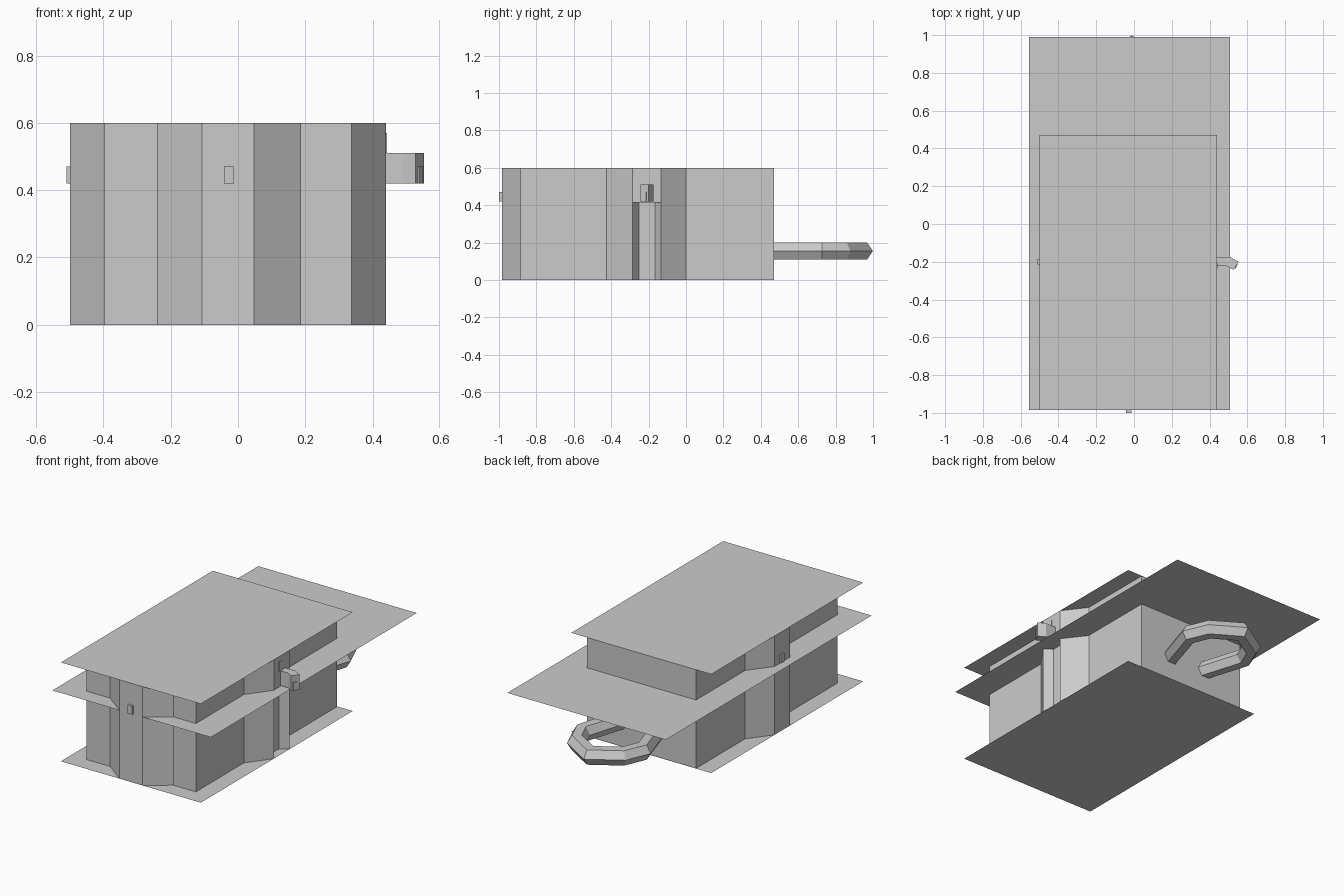
import bpy, bmesh, math
from mathutils import Vector

cube = bpy.data.objects.get("Cube")
if cube:
    bpy.data.objects.remove(cube)

grey = bpy.data.materials.new("plain grey")
grey.use_nodes = True
colour = (0.6, 0.6, 0.6, 1)
grey.diffuse_color = colour
grey.node_tree.nodes["Principled BSDF"].inputs["Base Color"].default_value = colour

FLOOR, DECK, ROOF = 0.0, 0.415, 0.6
MID = -0.03  # centre line of the house


def finish(name, bm):
    mesh = bpy.data.meshes.new(name)
    bm.to_mesh(mesh)
    bm.free()
    mesh.materials.append(grey)
    obj = bpy.data.objects.new(name, mesh)
    bpy.context.collection.objects.link(obj)
    return obj


def sheet(name, x0, x1, y0, y1, z):
    bm = bmesh.new()
    corners = [(x0, y0), (x1, y0), (x1, y1), (x0, y1)]
    bm.faces.new([bm.verts.new((x, y, z)) for x, y in corners])
    return finish(name, bm)


def prism(name, outline, z0, z1, caps=True):
    """Upright walls over an outline, with optional end caps."""
    bm = bmesh.new()
    low = [bm.verts.new((x, y, z0)) for x, y in outline]
    high = [bm.verts.new((x, y, z1)) for x, y in outline]
    n = len(outline)
    for i in range(n):
        j = (i + 1) % n
        bm.faces.new((low[i], low[j], high[j], high[i]))
    if caps:
        bm.faces.new(low[::-1])
        bm.faces.new(high)
    bmesh.ops.recalc_face_normals(bm, faces=bm.faces)
    return finish(name, bm)


def box(name, x0, x1, y0, y1, z0, z1):
    return prism(name, [(x0, y0), (x1, y0), (x1, y1), (x0, y1)], z0, z1)


# Floor, wide deck and flat roof
sheet("floor", -0.5, 0.44, -0.985, 0.472, FLOOR)
sheet("deck", -0.557, 0.507, -0.985, 0.99, DECK)
sheet("roof", -0.5, 0.44, -0.985, 0.472, ROOF)

# Walls with a bay at the front and on each side
front_bay = [(-0.24, -0.885), (-0.107, -0.985), (0.047, -0.985), (0.186, -0.885)]
side = [(0.337, -0.885), (0.337, -0.425), (0.44, -0.285),
        (0.44, -0.135), (0.337, 0.0), (0.337, 0.47)]
niche = [(0.39, -0.25), (0.39, -0.165)]
far_side = [(2 * MID - x, y) for x, y in reversed(side)]
prism("upper_walls", front_bay + side + far_side, DECK, ROOF, caps=False)
prism("lower_walls", front_bay + side[:3] + niche + side[3:] + far_side,
      FLOOR, DECK, caps=False)

# Small doors standing on the deck
box("front_door", -0.042, -0.012, -1.0, -0.985, 0.42, 0.47)
box("side_door", -0.51, -0.5, -0.215, -0.185, 0.42, 0.47)

# Bent passage on the left side, its door and the vent above
passage = [(0.437, -0.222), (0.49, -0.222), (0.527, -0.243),
           (0.553, -0.2), (0.51, -0.175), (0.437, -0.175)]
prism("passage", passage, 0.42, 0.51)
prism("passage_door", [(0.534, -0.234), (0.538, -0.236), (0.55, -0.214), (0.546, -0.212)],
      0.42, 0.47)
box("vent", 0.438, 0.443, -0.235, -0.205, 0.51, 0.57)

# Six-sided tube looping out of the back wall
half = [(0.125, 0.47), (0.205, 0.725), (0.155, 0.843)]
path = [Vector(p) for p in half + [(0, 0.938)] + [(-x, y) for x, y in reversed(half)]]
bm = bmesh.new()
rings = []
for i, p in enumerate(path):
    before = (p - path[max(i - 1, 0)]).normalized()
    after = (path[min(i + 1, len(path) - 1)] - p).normalized()
    along = (before + after).normalized()
    out = Vector((along.y, -along.x))
    if i in (0, len(path) - 1):
        out = Vector((1 if i == 0 else -1, 0))
    else:
        out /= along.dot(after)
    ring = []
    for k in range(6):
        a = math.radians(60 * k)
        q = p + out * 0.052 * math.cos(a)
        ring.append(bm.verts.new((q.x - 0.012, q.y, 0.155 + 0.052 * math.sin(a))))
    rings.append(ring)
for a, b in zip(rings, rings[1:]):
    for k in range(6):
        j = (k + 1) % 6
        bm.faces.new((a[k], a[j], b[j], b[k]))
bmesh.ops.recalc_face_normals(bm, faces=bm.faces)
finish("loop_tube", bm)
